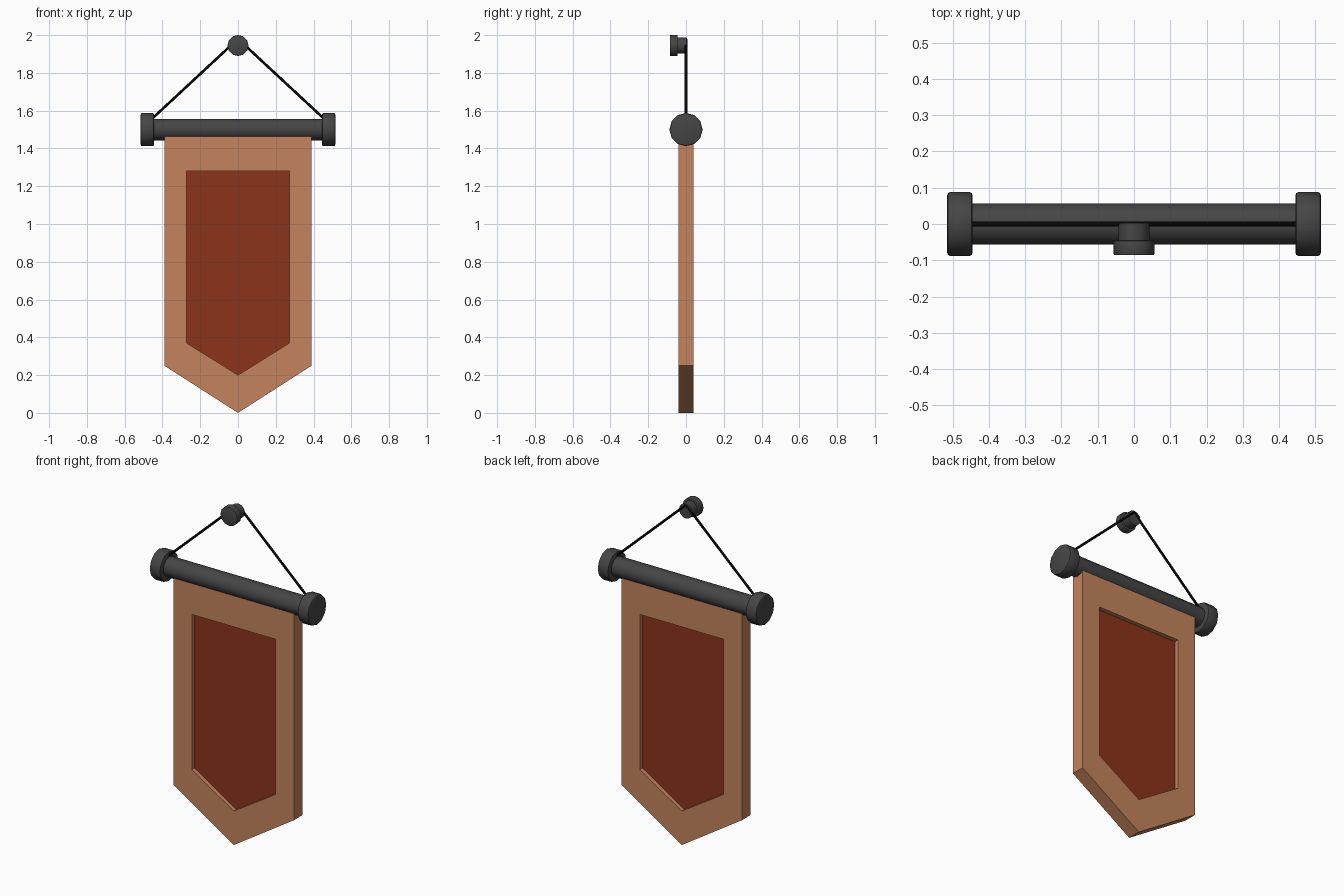
import bpy, bmesh, math
from mathutils import Vector

if "Cube" in bpy.data.objects:
    bpy.data.objects.remove(bpy.data.objects["Cube"])


def material(name, rgb):
    m = bpy.data.materials.new(name)
    m.diffuse_color = (*rgb, 1)
    m.use_nodes = True
    m.node_tree.nodes["Principled BSDF"].inputs["Base Color"].default_value = m.diffuse_color
    return m


TAN = material("tan_cloth", (0.55, 0.23, 0.11))
RED = material("red_cloth", (0.26, 0.034, 0.011))
IRON = material("dark_iron", (0.06, 0.06, 0.06))
BLACK = material("black_cord", (0.004, 0.004, 0.004))


def make_object(name, bm, mat):
    bmesh.ops.recalc_face_normals(bm, faces=bm.faces)
    me = bpy.data.meshes.new(name)
    bm.to_mesh(me)
    bm.free()
    me.materials.append(mat)
    ob = bpy.data.objects.new(name, me)
    bpy.context.collection.objects.link(ob)
    return ob


def pennant(w, top, side, tip):
    return [(-w, top), (w, top), (w, side), (0, tip), (-w, side)]


def loop(bm, pts, y):
    return [bm.verts.new((x, y, z)) for x, z in pts]


def bridge(bm, a, b):
    n = len(a)
    for i in range(n):
        j = (i + 1) % n
        bm.faces.new((a[i], a[j], b[j], b[i]))


def rod(name, a, b, radius, sides, mat, bevel=0.0):
    """Cylinder between two points, with optional softened rims."""
    a, b = Vector(a), Vector(b)
    d = b - a
    bm = bmesh.new()
    bmesh.ops.create_cone(bm, cap_ends=True, segments=sides, radius1=radius,
                          radius2=radius, depth=d.length)
    # flat facet at the top
    bmesh.ops.rotate(bm, verts=bm.verts, cent=(0, 0, 0),
                     matrix=Vector((0, 0, 1)).rotation_difference(d).to_matrix())
    bmesh.ops.translate(bm, verts=bm.verts, vec=(a + b) / 2)
    if bevel:
        rims = [e for f in bm.faces if len(f.verts) == sides for e in f.edges]
        bmesh.ops.bevel(bm, geom=rims, offset=bevel, segments=2,
                        profile=0.5, affect='EDGES')
    ob = make_object(name, bm, mat)
    bpy.ops.object.select_all(action='DESELECT')
    ob.select_set(True)
    bpy.context.view_layer.objects.active = ob
    bpy.ops.object.shade_smooth_by_angle(angle=math.radians(40))
    return ob


outer = pennant(0.39, 1.47, 0.25, 0.0)
inner = pennant(0.272, 1.28, 0.37, 0.2)

# Border: closed ring with a pointed opening
bm = bmesh.new()
rings = [loop(bm, outer, -0.04), loop(bm, outer, 0.04),
         loop(bm, inner, 0.04), loop(bm, inner, -0.04)]
for i in range(4):
    bridge(bm, rings[i], rings[(i + 1) % 4])
make_object("banner_border", bm, TAN)

# Panel recessed on both sides
bm = bmesh.new()
front, back = loop(bm, inner, -0.015), loop(bm, inner, 0.015)
bridge(bm, front, back)
bm.faces.new(front)
bm.faces.new(back)
make_object("banner_panel", bm, RED)

# Crossbar, end caps and hanging cord
rod("crossbar", (-0.46, 0, 1.5), (0.46, 0, 1.5), 0.057, 12, IRON)
for side, s in (("left", -1), ("right", 1)):
    rod(side + "_end_cap", (s * 0.445, 0, 1.5), (s * 0.515, 0, 1.5),
        0.088, 12, IRON, 0.008)
    rod(side + "_cord", (s * 0.46, 0, 1.553), (0, 0, 1.98), 0.007, 8, BLACK)

# Wall peg holding the cord
rod("peg_shaft", (0, -0.05, 1.945), (0, 0.003, 1.945), 0.043, 12, IRON)
rod("peg_head", (0, -0.086, 1.945), (0, -0.045, 1.945), 0.056, 12, IRON, 0.004)
